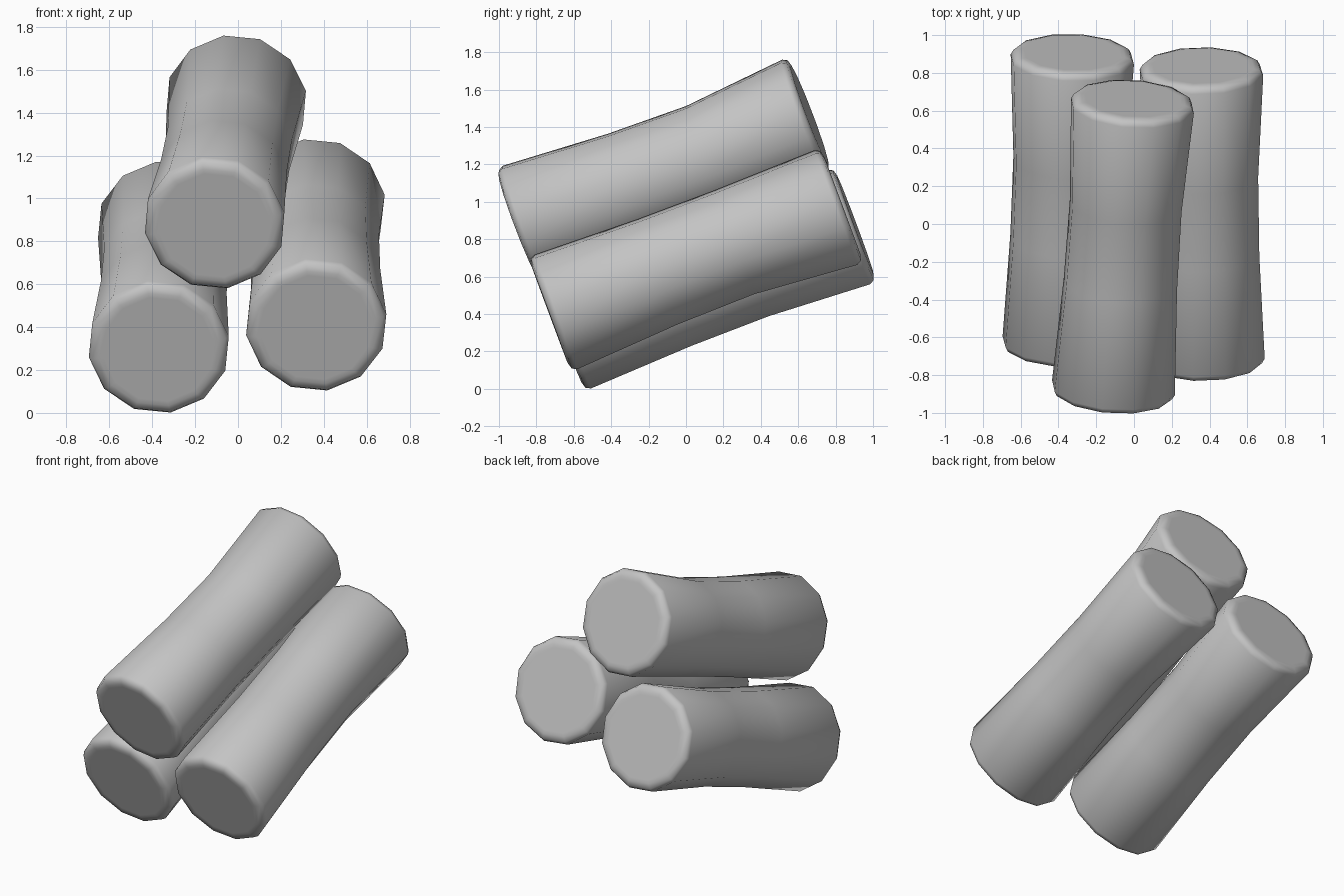
import bpy, bmesh, math
from mathutils import Vector

cube = bpy.data.objects.get("Cube")
if cube:
    bpy.data.objects.remove(cube)

mat = bpy.data.materials.new("plain grey")
mat.use_nodes = True
GREY = (0.55, 0.55, 0.55, 1)
mat.diffuse_color = GREY
mat.node_tree.nodes["Principled BSDF"].inputs["Base Color"].default_value = GREY

SIDES, RADIUS = 12, 0.331
TURN = math.radians(9)


def log(name, front, back, waist_shift):
    """Twelve-sided log with rounded rims and a slightly pinched middle."""
    front, back = Vector(front), Vector(back)
    axis = (back - front).normalized()
    length = (back - front).length
    side = axis.cross(Vector((0, 0, 1))).normalized()
    up = side.cross(axis).normalized()

    # Distance beyond the end, radius: flat cap, then rounded rim
    rim = [(0.016, RADIUS - 0.07), (0.016, RADIUS - 0.048),
           (0.006, RADIUS - 0.014), (-0.02, RADIUS)]
    # Distance along the axis, radius, share of the waist shift
    profile = [(-d, r, 0) for d, r in rim]
    profile += [(length * 0.37, RADIUS - 0.026, 0.7),
                (length * 0.64, RADIUS - 0.03, 1)]
    profile += [(length + d, r, 0) for d, r in reversed(rim)]

    bm = bmesh.new()
    rings = []
    for along, r, share in profile:
        centre = front + axis * along
        centre += (side * waist_shift[0] + up * waist_shift[1]) * share
        rings.append([
            bm.verts.new(centre + side * r * math.cos(a) + up * r * math.sin(a))
            for a in (TURN + 2 * math.pi * i / SIDES for i in range(SIDES))])
    for a, b in zip(rings, rings[1:]):
        for i in range(SIDES):
            j = (i + 1) % SIDES
            bm.faces.new((a[i], a[j], b[j], b[i]))
    bm.faces.new(rings[0])
    bm.faces.new(rings[-1])
    bmesh.ops.recalc_face_normals(bm, faces=bm.faces)

    mesh = bpy.data.meshes.new(name)
    bm.to_mesh(mesh)
    bm.free()
    mesh.materials.append(mat)
    obj = bpy.data.objects.new(name, mesh)
    bpy.context.collection.objects.link(obj)
    bpy.ops.object.select_all(action='DESELECT')
    obj.select_set(True)
    bpy.context.view_layer.objects.active = obj
    bpy.ops.object.shade_smooth_by_angle(angle=math.radians(50))


# Two lower logs side by side, one resting on top
log("lower_right_log", (-0.37, -0.64, 0.301), (-0.326, 0.89, 0.872), (0, 0))
log("lower_left_log", (0.365, -0.715, 0.404), (0.357, 0.82, 0.976), (0, 0.016))
log("top_log", (-0.11, -0.885, 0.88), (-0.007, 0.645, 1.461), (0, -0.02))
